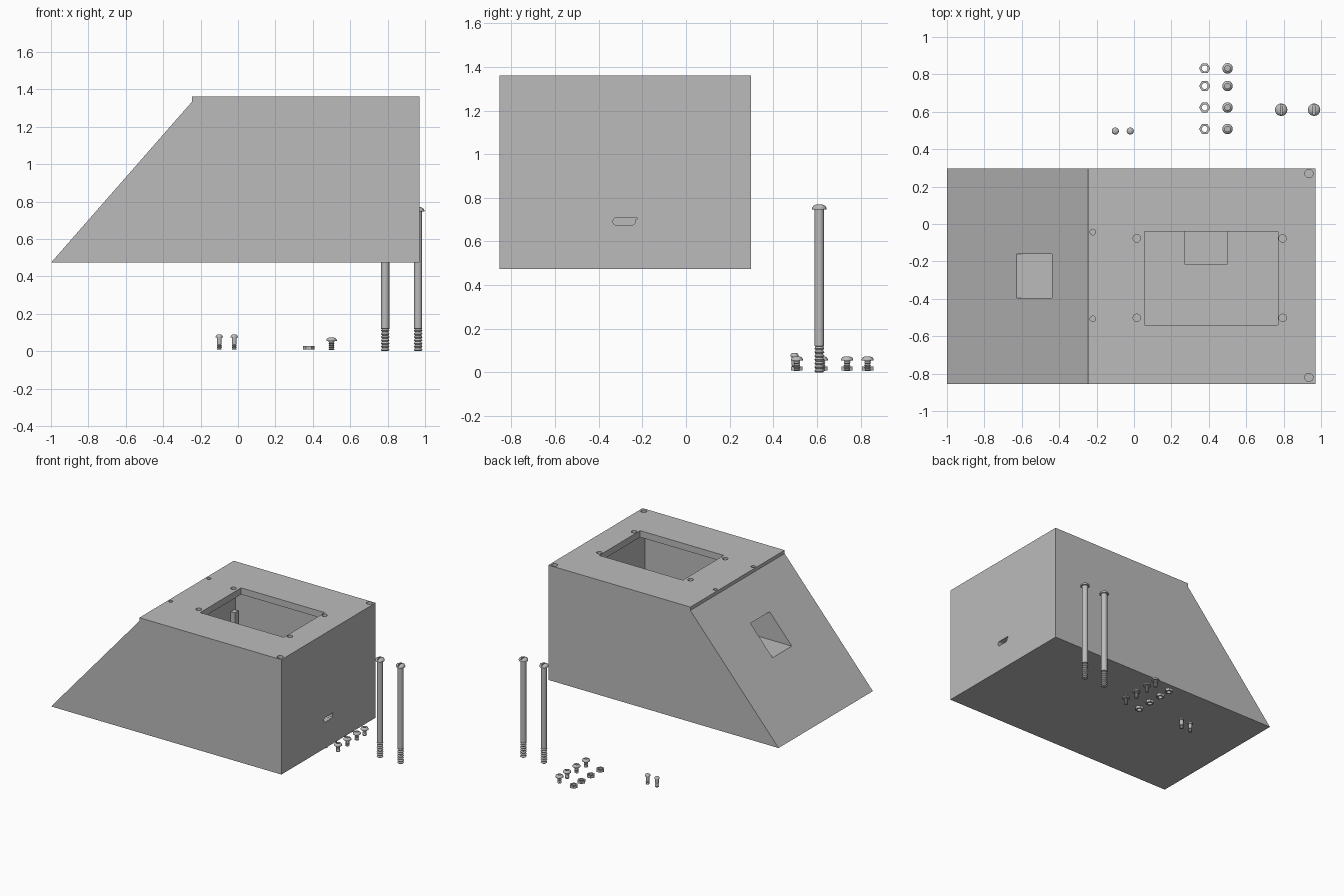
import bpy, bmesh, math
from mathutils import Matrix, Vector

old = bpy.data.objects.get("Cube")
if old:
    bpy.data.objects.remove(old, do_unlink=True)

GREY = (0.5, 0.5, 0.5, 1)
grey = bpy.data.materials.new("plain grey")
grey.use_nodes = True
grey.diffuse_color = GREY
grey.node_tree.nodes["Principled BSDF"].inputs["Base Color"].default_value = GREY


def finish(bm, name, smooth=False):
    bmesh.ops.recalc_face_normals(bm, faces=bm.faces)
    mesh = bpy.data.meshes.new(name)
    bm.to_mesh(mesh)
    bm.free()
    mesh.materials.append(grey)
    ob = bpy.data.objects.new(name, mesh)
    bpy.context.collection.objects.link(ob)
    if smooth:
        bpy.ops.object.select_all(action="DESELECT")
        ob.select_set(True)
        bpy.context.view_layer.objects.active = ob
        bpy.ops.object.shade_smooth_by_angle(angle=math.radians(35))
    return ob


def prism(points, direction, name):
    """Extrude a flat outline of 3D points along a direction."""
    bm = bmesh.new()
    face = bm.faces.new([bm.verts.new(p) for p in points])
    out = bmesh.ops.extrude_face_region(bm, geom=[face])
    moved = [v for v in out["geom"] if isinstance(v, bmesh.types.BMVert)]
    bmesh.ops.translate(bm, verts=moved, vec=direction)
    return finish(bm, name)


def box(x, y, z, name):
    corners = [(x[0], y[0], z[0]), (x[1], y[0], z[0]), (x[1], y[1], z[0]), (x[0], y[1], z[0])]
    return prism(corners, (0, 0, z[1] - z[0]), name)


def rod(x, y, z, radius, name, sides=32):
    ring = [(x + radius * math.cos(a), y + radius * math.sin(a), z[0])
            for a in (math.tau * i / sides for i in range(sides))]
    return prism(ring, (0, 0, z[1] - z[0]), name)


def cut(target, cutters):
    for c in cutters:
        mod = target.modifiers.new("cut", "BOOLEAN")
        mod.operation, mod.solver, mod.object = "DIFFERENCE", "EXACT", c
    graph = bpy.context.evaluated_depsgraph_get()
    mesh = bpy.data.meshes.new_from_object(target.evaluated_get(graph))
    target.modifiers.clear()
    target.data = mesh
    for c in cutters:
        bpy.data.objects.remove(c, do_unlink=True)


def lathe(profile, x, y, name):
    """Spin a radius/height profile about a vertical axis."""
    bm = bmesh.new()
    verts = [bm.verts.new((r, 0, z)) for r, z in profile]
    edges = [bm.edges.new(pair) for pair in zip(verts, verts[1:])]
    bmesh.ops.spin(bm, geom=verts + edges, cent=(0, 0, 0), axis=(0, 0, 1),
                   angle=math.tau, steps=24)
    bmesh.ops.remove_doubles(bm, verts=bm.verts, dist=1e-5)
    bmesh.ops.translate(bm, verts=bm.verts, vec=(x, y, 0))
    return finish(bm, name, smooth=True)


def screw(name, x, y, shaft, head, bottom, thread_top, neck, top, turns, socket=0):
    """Domed screw with a ridged lower end."""
    pts = [(0, bottom), (shaft * 0.75, bottom)]
    pitch = (thread_top - bottom) / turns
    for i in range(turns):
        z = bottom + i * pitch
        pts += [(shaft * 1.05, z + pitch * 0.4), (shaft * 0.75, z + pitch * 0.95)]
    pts += [(shaft, thread_top), (shaft, neck), (head, neck)]
    rise = top - neck
    pts += [(head, neck + rise * 0.3), (head * 0.85, neck + rise * 0.7)]
    if socket:
        pts += [(socket, top), (socket, neck + rise * 0.3), (0, neck + rise * 0.3)]
    else:
        pts += [(head * 0.45, top), (0, top)]
    return lathe(pts, x, y, name)


# Enclosure: box with a sloping end and a small upright lip
Y0, Y1, BASE, TOP = -0.855, 0.297, 0.473, 1.361
outline = [(-1, BASE), (0.97, BASE), (0.97, TOP), (-0.245, TOP), (-0.245, 1.335)]
housing = prism([(x, Y0, z) for x, z in outline], (0, Y1 - Y0, 0), "housing")

# Cavity, display opening, sloping window and side port
cutters = [
    box((-0.19, 0.91), (-0.80, 0.24), (0.53, 1.31), "cavity"),
    box((0.055, 0.77), (-0.54, -0.04), (1.2, 1.5), "display_opening"),
    box((-1.1, -0.15), (-0.395, -0.16), (0.897, 1.113), "window_tunnel"),
]
port = [(0.85, -0.318 + 0.017 * math.cos(a), 0.692 + 0.018 * math.sin(a))
        for a in (math.pi * (0.5 + i / 8) for i in range(9))]
port += [(0.85, -0.245, 0.674), (0.85, -0.235, 0.682), (0.85, -0.232, 0.7),
         (0.85, -0.224, 0.7), (0.85, -0.224, 0.71)]
cutters.append(prism(port, (0.2, 0, 0), "side_port"))

# Screw holes in the top
for x in (0.015, 0.795):
    for y in (-0.077, -0.502):
        cutters.append(rod(x, y, (1.25, 1.5), 0.02, "mount_hole"))
for y in (0.27, -0.82):
    cutters.append(rod(0.935, y, (0.6, 1.5), 0.022, "corner_hole"))
for y in (-0.043, -0.507):
    cutters.append(rod(-0.22, y, (1.26, 1.5), 0.015, "lip_hole"))
cut(housing, cutters)

# Inner parts
box((0.27, 0.50), (-0.217, 0.245), (0.525, 0.70), "inner_block")
box((-0.185, -0.15), (0.175, 0.22), (0.525, 1.03), "inner_post")

# Long slotted screws
for i, x in enumerate((0.787, 0.963)):
    s = screw(f"long_screw_{i + 1}", x, 0.611, 0.022, 0.033, 0, 0.12, 0.747, 0.77, 7)
    cut(s, [box((x - 0.005, x + 0.005), (0.55, 0.67), (0.759, 0.8), "slot")])

# Small screws
for i, x in enumerate((-0.10, -0.02)):
    screw(f"small_screw_{i + 1}", x, 0.497, 0.013, 0.019, 0.008, 0.035, 0.073, 0.09, 3)

# Medium screws and their nuts
for i, y in enumerate((0.508, 0.623, 0.738, 0.832)):
    screw(f"medium_screw_{i + 1}", 0.50, y, 0.015, 0.028, 0.006, 0.05, 0.054, 0.073, 4, 0.014)
    nut = rod(0.378, y, (0.008, 0.028), 0.03, f"nut_{i + 1}", sides=6)
    cut(nut, [rod(0.378, y, (-0.1, 0.1), 0.016, "nut_hole")])
